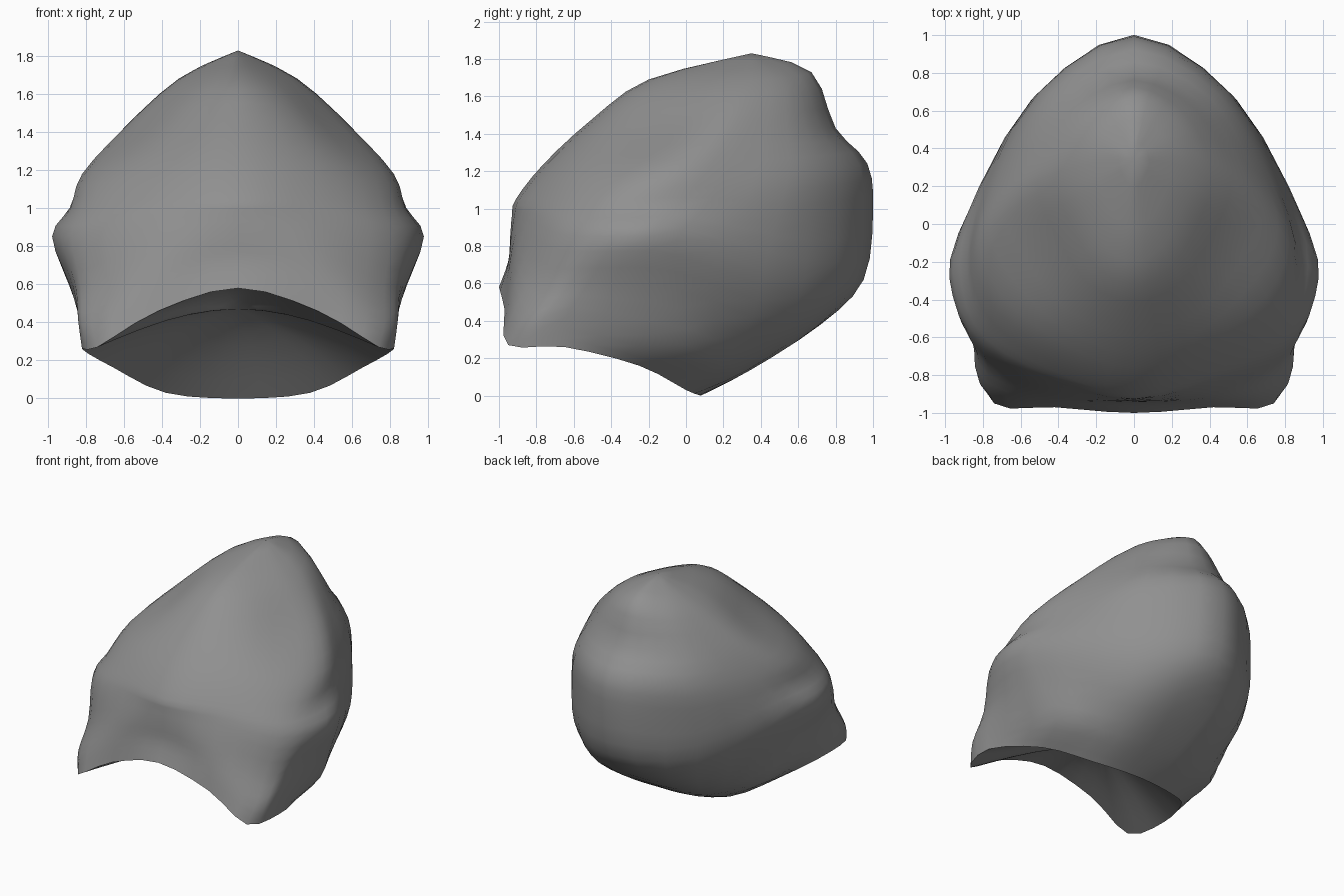
import bpy, bmesh
from math import sin, pi
from mathutils import Vector

if "Cube" in bpy.data.objects:
    bpy.data.objects.remove(bpy.data.objects["Cube"])

STEPS = 3  # subdivisions between control points

# Guide curves running from the rim of the opening up to the crown (right half)
front = [(0, -1.0, .58), (0, -.95, .72), (0, -.94, .85), (0, -.93, .97),
         (0, -.91, 1.05), (0, -.76, 1.24), (0, -.5, 1.48), (0, -.2, 1.69)]
brow = [(.42, -.97, .46), (.42, -.94, .62), (.42, -.9, .78), (.42, -.84, .94),
        (.42, -.78, 1.05), (.4, -.62, 1.24), (.3, -.38, 1.46), (.15, -.12, 1.68)]
corner = [(.74, -.95, .27), (.77, -.88, .4), (.77, -.76, .6), (.8, -.66, .86),
          (.76, -.58, 1.0), (.7, -.38, 1.2), (.5, -.1, 1.43), (.27, .1, 1.68)]
temple = [(.82, -.65, .26), (.84, -.64, .42), (.87, -.52, .6), (.96, -.38, .85),
          (.88, -.3, 1.0), (.82, -.1, 1.18), (.6, .12, 1.42), (.31, .25, 1.68)]
side = [(.65, -.25, .16), (.72, 0, .27), (.85, -.05, .57), (.93, -.05, .83),
        (.83, .1, 1.0), (.73, .22, 1.18), (.56, .32, 1.42), (.29, .4, 1.69)]
nape = [(.38, 0, .03), (.36, .27, .14), (.47, .52, .36), (.54, .63, .62),
        (.54, .66, .93), (.48, .7, 1.2), (.36, .64, 1.43), (.2, .56, 1.7)]
back = [(0, .08, 0), (0, .35, .14), (0, .72, .38), (0, .95, .62),
        (0, 1.0, .98), (0, .97, 1.24), (0, .8, 1.43), (0, .67, 1.73)]
crown = Vector((0, .35, 1.83))
hollow = Vector((0, -.4, .27))  # middle of the opening
HOLLOW_RISE = .2


def catmull(p0, p1, p2, p3, t):
    return .5 * (2 * p1 + (p2 - p0) * t + (2 * p0 - 5 * p1 + 4 * p2 - p3) * t ** 2
                 + (3 * p1 - p0 - 3 * p2 + p3) * t ** 3)


def smooth_line(pts, closed):
    n, out = len(pts), []
    pick = (lambda i: pts[i % n]) if closed else (lambda i: pts[max(0, min(n - 1, i))])
    for i in range(n if closed else n - 1):
        for s in range(STEPS):
            out.append(catmull(pick(i - 1), pick(i), pick(i + 1), pick(i + 2), s / STEPS))
    return out  # an open line leaves out its last point


def loft(name, rings, tip, mat):
    """Skin a stack of closed rings and close it at the tip."""
    bm = bmesh.new()
    vr = [[bm.verts.new(p) for p in r] for r in rings]
    n = len(vr[0])
    for a, b in zip(vr, vr[1:]):
        for i in range(n):
            j = (i + 1) % n
            bm.faces.new((a[i], a[j], b[j], b[i]))
    top = bm.verts.new(tip)
    for i in range(n):
        bm.faces.new((vr[-1][i], vr[-1][(i + 1) % n], top))
    for f in bm.faces:
        f.smooth = True
    mesh = bpy.data.meshes.new(name)
    bm.to_mesh(mesh)
    bm.free()
    mesh.materials.append(mat)
    obj = bpy.data.objects.new(name, mesh)
    bpy.context.collection.objects.link(obj)
    return obj


grey = bpy.data.materials.new("dark_grey")
grey.diffuse_color = (.28, .28, .28, 1)
grey.use_nodes = True
grey.node_tree.nodes["Principled BSDF"].inputs["Base Color"].default_value = grey.diffuse_color

# Outer hood: mirror the guides to the left half, smooth along and around
right = [[Vector(p) for p in g] for g in (front, brow, corner, temple, side, nape, back)]
left = [[Vector((-p.x, p.y, p.z)) for p in g] for g in right[-2:0:-1]]
lines = [smooth_line(g + [crown], False) for g in right + left]
rings = [smooth_line(list(r), True) for r in zip(*lines)]
loft("hood_shell", rings, crown, grey)

# Shallow hollow lining that closes the opening underneath
up = Vector((0, 0, HOLLOW_RISE))
lining = [[p.lerp(hollow, t / 6) + up * sin(t / 6 * pi / 2) for p in rings[0]] for t in range(6)]
inner = loft("hood_lining", lining, hollow + up, grey)
inner.data.flip_normals()
